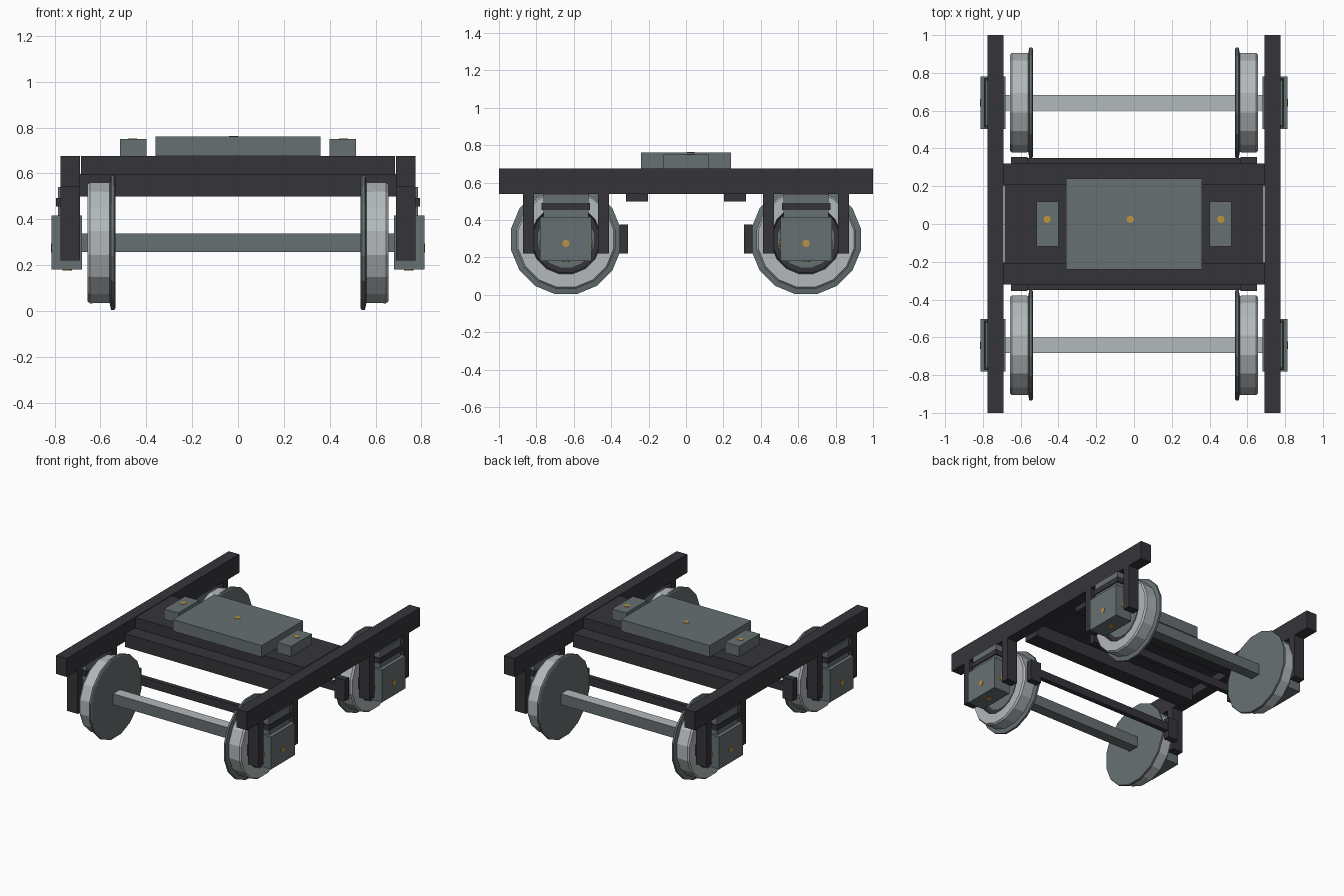
import bpy, bmesh, math
from mathutils import Vector, Matrix

cube = bpy.data.objects.get("Cube")
if cube:
    bpy.data.objects.remove(cube, do_unlink=True)


def material(name, rgb):
    m = bpy.data.materials.new(name)
    m.use_nodes = True
    m.diffuse_color = (*rgb, 1)
    m.node_tree.nodes["Principled BSDF"].inputs["Base Color"].default_value = (*rgb, 1)
    return m


DARK = material("dark_frame", (0.036, 0.034, 0.041))
GREY = material("cast_grey", (0.135, 0.163, 0.171))
LIGHT = material("bright_steel", (0.45, 0.48, 0.50))
ORANGE = material("orange_mark", (0.52, 0.29, 0.05))


def finish(name, bm, mats):
    mesh = bpy.data.meshes.new(name)
    bmesh.ops.recalc_face_normals(bm, faces=bm.faces)
    bm.to_mesh(mesh)
    bm.free()
    for m in mats:
        mesh.materials.append(m)
    obj = bpy.data.objects.new(name, mesh)
    bpy.context.collection.objects.link(obj)
    return obj


def box(name, x, y, z, mats, top_index=0):
    """Box from (min, max) ranges; the top face may take another material."""
    bm = bmesh.new()
    bmesh.ops.create_cube(bm, size=1)
    for v in bm.verts:
        v.co = [lo + (c + 0.5) * (hi - lo) for c, (lo, hi) in zip(v.co, (x, y, z))]
    bm.normal_update()
    for f in bm.faces:
        if f.normal.z > 0.9:
            f.material_index = top_index
    return finish(name, bm, mats)


def span(side, lo, hi):
    return tuple(sorted((side * lo, side * hi)))


def around(c, half):
    return (c - half, c + half)


def mark(pos, normal):
    """Small painted dot lying on a surface."""
    bm = bmesh.new()
    rot = Vector(normal).to_track_quat('Z', 'Y').to_matrix().to_4x4()
    bmesh.ops.create_cone(bm, cap_ends=True, segments=8, radius1=0.02, radius2=0.02,
                          depth=0.004, matrix=Matrix.Translation(pos) @ rot)
    finish("painted_mark", bm, [ORANGE])


AXLE_Y, AXLE_Z, SIDES = 0.642, 0.297, 16

# Wheel section: radius, distance from centre line, material of the band that follows
WHEEL = [(0.0, 0.535, 0), (0.285, 0.535, 0), (0.293, 0.540, 0), (0.293, 0.554, 0),
         (0.262, 0.560, 1), (0.264, 0.645, 1), (0.255, 0.657, 1), (0.185, 0.657, 2),
         (0.178, 0.640, 2), (0.150, 0.640, 0), (0.0, 0.640, 0)]


def wheel(side, y):
    bm = bmesh.new()
    rings = []
    scale = 1 / math.cos(math.pi / SIDES)
    for r, x, _ in WHEEL:
        ring = []
        for i in range(SIDES if r else 1):
            a = math.tau * (i + 0.5) / SIDES
            ring.append(bm.verts.new((side * x, y + r * scale * math.cos(a),
                                      AXLE_Z + r * scale * math.sin(a))))
        rings.append(ring)
    for (_, _, mat), a, b in zip(WHEEL, rings, rings[1:]):
        for i in range(SIDES):
            j = (i + 1) % SIDES
            corners = [a[i % len(a)], a[j % len(a)], b[j % len(b)], b[i % len(b)]]
            face = bm.faces.new(list(dict.fromkeys(corners)))
            face.material_index = mat
    finish("wheel", bm, [GREY, LIGHT, DARK])


# Centre bolster with pivot pad
box("bolster", (-0.685, 0.685), (-0.21, 0.21), (0.595, 0.675), [DARK])
box("pivot_pad", (-0.36, 0.36), (-0.24, 0.24), (0.675, 0.76), [GREY])
mark((-0.02, 0.025, 0.761), (0, 0, 1))

for s in (-1, 1):
    # Long side frame and side bearer
    box("side_frame", span(s, 0.69, 0.775), (-1, 1), (0.54, 0.675), [DARK])
    box("side_bearer", span(s, 0.4, 0.515), (-0.12, 0.12), (0.675, 0.75), [GREY])
    mark((s * 0.46, 0.025, 0.751), (0, 0, 1))

for end in (-1, 1):
    # Cross members
    y = end * AXLE_Y
    box("transom", (-0.69, 0.69), span(end, 0.203, 0.32), (0.5, 0.597), [DARK])
    box("brake_beam", (-0.57, 0.57), span(end, 0.315, 0.35), (0.27, 0.33), [DARK])
    box("axle", (-0.69, 0.69), around(y, 0.04), around(AXLE_Z, 0.04), [GREY, LIGHT], 1)

    for s in (-1, 1):
        wheel(s, y)
        box("brake_shoe", span(s, 0.565, 0.65), span(end, 0.31, 0.355), (0.22, 0.375), [DARK])
        # Axle guard legs
        for off in (-0.2, 0.2):
            box("axle_guard", span(s, 0.69, 0.775), around(y + off, 0.029), (0.22, 0.54), [DARK])
        # Axle box with the spring plates above it
        box("axle_box", span(s, 0.68, 0.813), around(y, 0.138), (0.18, 0.417), [GREY])
        box("lower_spring_plate", span(s, 0.695, 0.785), around(y, 0.12), (0.417, 0.455), [GREY])
        box("spring_leaf", span(s, 0.695, 0.793), around(y, 0.13), (0.455, 0.492), [DARK])
        box("upper_spring_plate", span(s, 0.695, 0.785), around(y, 0.12), (0.492, 0.54), [GREY])
        mark((s * 0.814, y, 0.275), (s, 0, 0))
        mark((s * 0.745, y, 0.179), (0, 0, -1))
        for d in (-1, 1):
            mark((s * 0.745, y + d * 0.139, 0.275), (0, d, 0))
